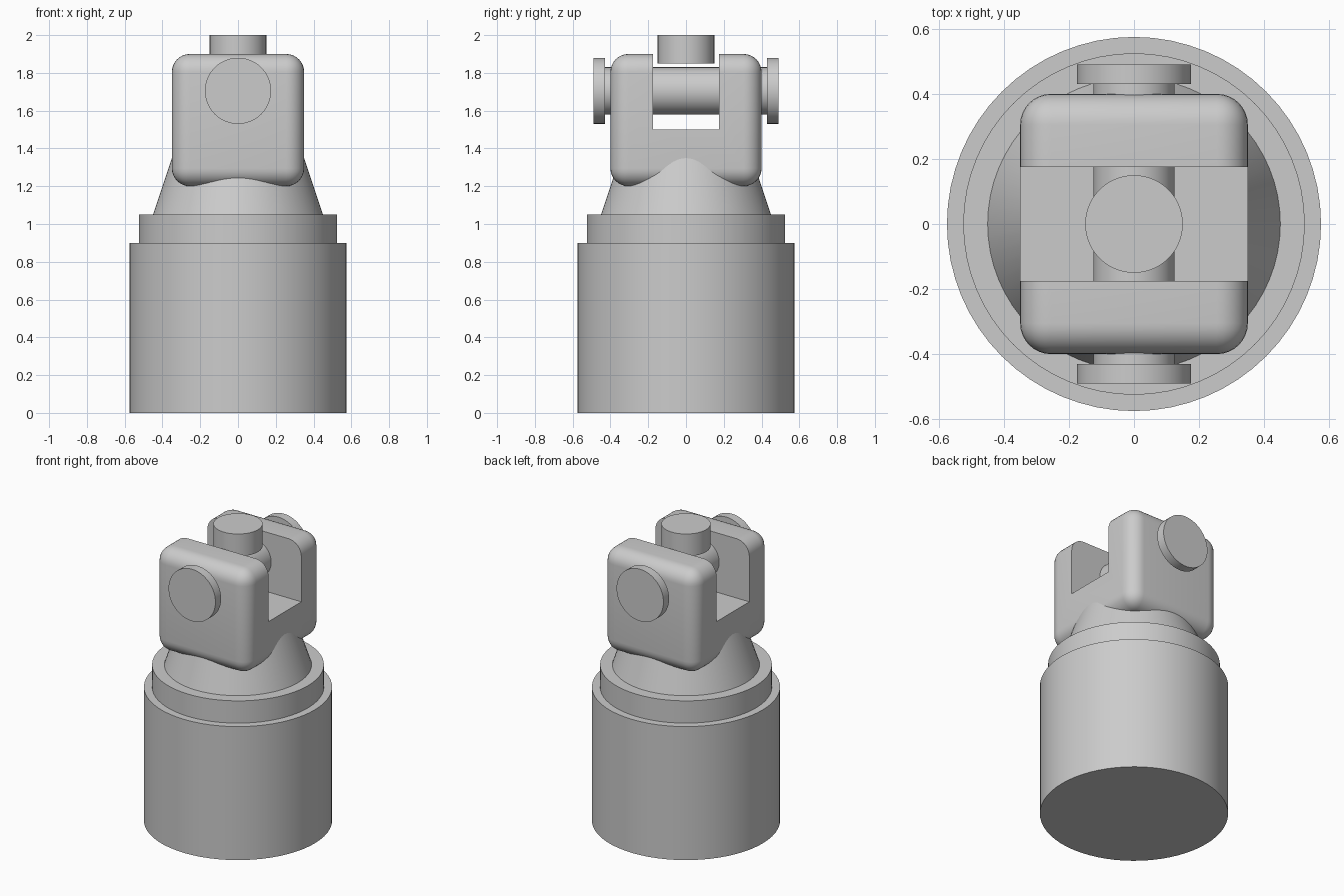
import bpy, math

if "Cube" in bpy.data.objects:
    bpy.data.objects.remove(bpy.data.objects["Cube"])

grey = bpy.data.materials.new("plain grey")
grey.diffuse_color = (0.6, 0.6, 0.6, 1)
grey.use_nodes = True
grey.node_tree.nodes["Principled BSDF"].inputs["Base Color"].default_value = grey.diffuse_color


def finish(obj, name):
    obj.name = name
    obj.data.materials.clear()
    obj.data.materials.append(grey)
    bpy.ops.object.select_all(action='DESELECT')
    obj.select_set(True)
    bpy.context.view_layer.objects.active = obj
    bpy.ops.object.shade_smooth_by_angle(angle=math.radians(30))
    return obj


def round_part(name, r1, r2, start, end, along_y=False, height=1.705):
    """Cylinder or cone frustum from start to end along z, or along y at a height."""
    mid = (start + end) / 2
    bpy.ops.mesh.primitive_cone_add(
        vertices=64, radius1=r1, radius2=r2, depth=end - start,
        location=(0, mid, height) if along_y else (0, 0, mid),
        rotation=(-math.pi / 2, 0, 0) if along_y else (0, 0, 0))
    return finish(bpy.context.object, name)


def box(name, size, center):
    bpy.ops.mesh.primitive_cube_add(size=1, location=center)
    obj = bpy.context.object
    obj.scale = size
    bpy.ops.object.transform_apply(location=False, rotation=False, scale=True)
    obj.name = name
    return obj


# Stepped base and tapered neck
round_part("base_cylinder", 0.575, 0.575, 0, 0.9)
round_part("base_collar", 0.525, 0.525, 0.9, 1.05)
round_part("tapered_neck", 0.45, 0.30, 1.05, 1.499)

# Rounded fork block with a slot cut through from above
fork = box("fork", (0.70, 0.80, 0.70), (0, 0, 1.55))
slot = box("slot_cutter", (1.0, 0.35, 0.8), (0, 0, 1.9))
bevel = fork.modifiers.new("rounding", 'BEVEL')
bevel.width = 0.095
bevel.segments = 8
cut = fork.modifiers.new("slot", 'BOOLEAN')
cut.operation = 'DIFFERENCE'
cut.solver = 'EXACT'
cut.object = slot
bpy.context.view_layer.objects.active = fork
for m in ("rounding", "slot"):
    bpy.ops.object.modifier_apply(modifier=m)
bpy.data.objects.remove(slot, do_unlink=True)
finish(fork, "fork")

# Cross pin with a flat head at each end
round_part("cross_pin", 0.125, 0.125, -0.44, 0.44, along_y=True)
for side, start in (("front", -0.49), ("back", 0.43)):
    round_part(side + "_pin_head", 0.175, 0.175, start, start + 0.06, along_y=True)

# Short stud above the pin
round_part("top_stud", 0.15, 0.15, 1.85, 2.0)
